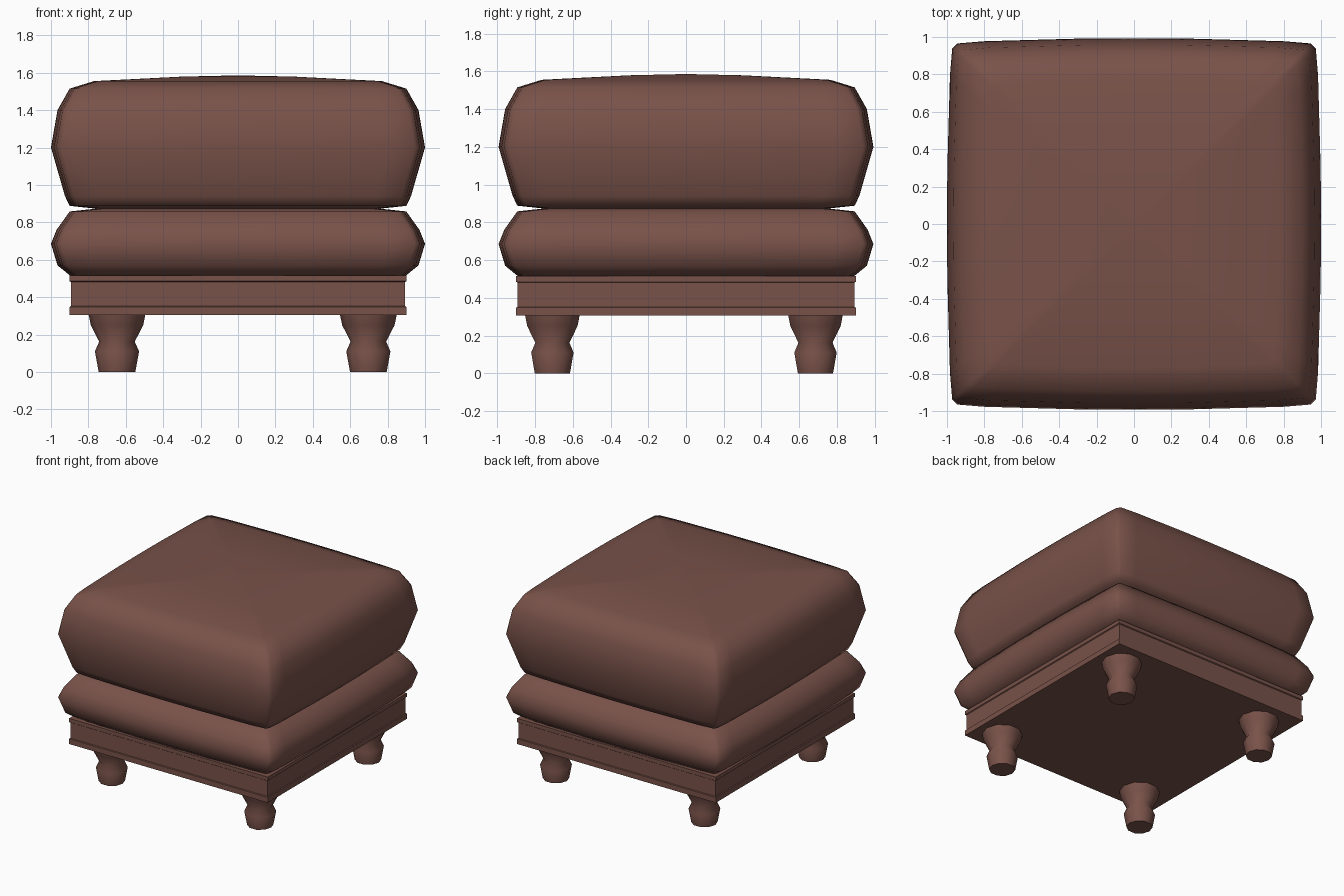
import bpy, bmesh, math

if "Cube" in bpy.data.objects:
    bpy.data.objects.remove(bpy.data.objects["Cube"])

leather = bpy.data.materials.new("brown leather")
leather.diffuse_color = (0.19, 0.084, 0.067, 1)
leather.use_nodes = True
leather.node_tree.nodes["Principled BSDF"].inputs["Base Color"].default_value = leather.diffuse_color


def loft(name, rings, angle):
    """Join closed rings of points into a capped skin with smooth shading."""
    bm = bmesh.new()
    loops = [[bm.verts.new(p) for p in ring] for ring in rings]
    for a, b in zip(loops, loops[1:]):
        n = len(a)
        for i in range(n):
            j = (i + 1) % n
            bm.faces.new((a[i], a[j], b[j], b[i]))
    bm.faces.new(loops[0][::-1])
    bm.faces.new(loops[-1])
    bmesh.ops.recalc_face_normals(bm, faces=bm.faces)
    me = bpy.data.meshes.new(name)
    bm.to_mesh(me)
    bm.free()
    me.materials.append(leather)
    ob = bpy.data.objects.new(name, me)
    bpy.context.collection.objects.link(ob)
    bpy.ops.object.select_all(action='DESELECT')
    ob.select_set(True)
    bpy.context.view_layer.objects.active = ob
    bpy.ops.object.shade_smooth_by_angle(angle=math.radians(angle))
    return ob


def pillow_ring(s, z):
    """Slightly bulging square with clipped corners."""
    side = [(0.972, -0.945), (0.984, -0.8), (0.998, -0.3), (1.0, 0),
            (0.998, 0.3), (0.984, 0.8), (0.972, 0.945)]
    pts = []
    for k in range(4):
        c, d = ((1, 0), (0, 1), (-1, 0), (0, -1))[k]
        pts += [((x * c - y * d) * s, (x * d + y * c) * s * 0.993, z) for x, y in side]
    return pts


def square_ring(s, z):
    return [(s, -s, z), (s, s, z), (-s, s, z), (-s, -s, z)]


def round_ring(r, z, cx, cy, n=10):
    return [(cx + r * math.cos(2 * math.pi * i / n),
             cy + r * math.sin(2 * math.pi * i / n), z) for i in range(n)]


# Cushions
loft("seat_cushion", [pillow_ring(s, z) for s, z in (
    (0.76, 0.873), (0.9, 0.888), (0.925, 0.94), (1.0, 1.2), (0.965, 1.4), (0.9, 1.515),
    (0.77, 1.555), (0.3, 1.579), (0.03, 1.585))], 60)
loft("lower_cushion", [pillow_ring(s, z) for s, z in (
    (0.85, 0.512), (0.9, 0.517), (0.965, 0.57), (1.0, 0.685), (0.97, 0.76),
    (0.9, 0.858), (0.76, 0.873))], 60)

# Base frame with a shallow recessed band
loft("base_frame", [square_ring(s, z) for s, z in (
    (0.9, 0.305), (0.9, 0.348), (0.893, 0.352), (0.893, 0.48),
    (0.9, 0.485), (0.9, 0.515))], 30)

# Turned legs
for side, x in (("left", -0.647), ("right", 0.697)):
    for end, y in (("front", -0.708), ("back", 0.686)):
        loft(f"{end}_{side}_leg", [round_ring(r, z, x, y) for r, z in (
            (0.098, 0), (0.118, 0.11), (0.095, 0.162), (0.14, 0.25), (0.152, 0.308))], 60)
